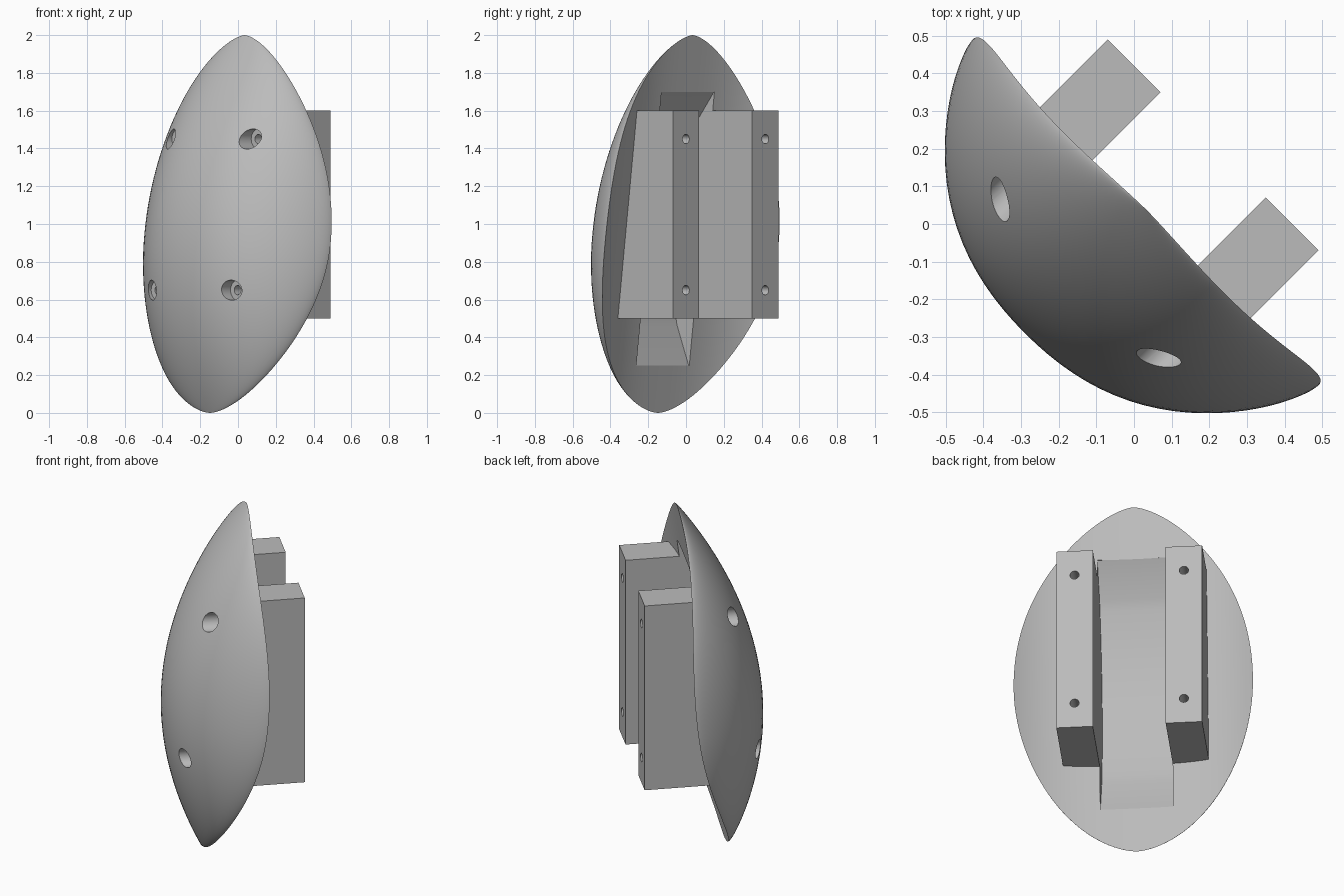
import bpy, bmesh, math
from mathutils import Matrix

if "Cube" in bpy.data.objects:
    bpy.data.objects.remove(bpy.data.objects["Cube"])

TURN = Matrix.Rotation(math.radians(-45), 4, 'Z')   # local x = width, y = towards the back
grey = bpy.data.materials.new("light_grey")
grey.diffuse_color = (0.5, 0.5, 0.5, 1)
grey.use_nodes = True
grey.node_tree.nodes["Principled BSDF"].inputs["Base Color"].default_value = grey.diffuse_color


def finish(bm, name):
    bmesh.ops.remove_doubles(bm, verts=bm.verts, dist=1e-5)
    bmesh.ops.recalc_face_normals(bm, faces=bm.faces)
    me = bpy.data.meshes.new(name)
    bm.to_mesh(me)
    bm.free()
    ob = bpy.data.objects.new(name, me)
    bpy.context.collection.objects.link(ob)
    me.materials.append(grey)
    return ob


def extrude_x(name, profile, x0, x1):
    """Solid made from a (y, z) outline, between x0 and x1."""
    bm = bmesh.new()
    a = [bm.verts.new((x0, y, z)) for y, z in profile]
    b = [bm.verts.new((x1, y, z)) for y, z in profile]
    bm.faces.new(a)
    bm.faces.new(b[::-1])
    for i in range(len(a)):
        j = (i + 1) % len(a)
        bm.faces.new((a[i], b[i], b[j], a[j]))
    return finish(bm, name)


def cylinder_y(name, x, z, r, y0, y1):
    bm = bmesh.new()
    m = Matrix.Translation((x, (y0 + y1) / 2, z)) @ Matrix.Rotation(math.pi / 2, 4, 'X')
    bmesh.ops.create_cone(bm, cap_ends=True, segments=32, radius1=r, radius2=r,
                          depth=y1 - y0, matrix=m)
    return finish(bm, name)


def cut(ob, cutters):
    bpy.context.view_layer.objects.active = ob
    for c in cutters:
        mod = ob.modifiers.new("cut", 'BOOLEAN')
        mod.operation, mod.solver, mod.object = 'DIFFERENCE', 'EXACT', c
        bpy.ops.object.modifier_apply(modifier=mod.name)


# Shell: egg outline, slightly curled back, domed front
def half_width(z):
    t, p = ((z - 0.9) / 1.1, 0.65) if z > 0.9 else ((0.9 - z) / 0.9, 0.6)
    return 0.65 * max(0, 1 - t * t) ** p


def back(x, z):
    return -0.21 + 0.13 * z + 0.137 * (abs(x) / 0.65) ** 3


def front(x, z, r):
    return back(x, z) - 0.317 * max(0, 1 - (z - 1) ** 2) * max(0, 1 - r * r) ** 0.65


ROWS, COLS = 64, 48
bm = bmesh.new()
grids = ([], [])
for i in range(ROWS + 1):
    z = 1 - math.cos(math.pi * i / ROWS)
    w = half_width(z) if 0 < i < ROWS else 0
    for g in grids:
        g.append([])
    for j in range(COLS + 1):
        r = -math.cos(math.pi * j / COLS)
        grids[0][i].append(bm.verts.new((w * r, front(w * r, z, r), z)))
        grids[1][i].append(bm.verts.new((w * r, back(w * r, z), z)))
for g in grids:
    for i in range(ROWS):
        for j in range(COLS):
            bm.faces.new((g[i][j], g[i][j + 1], g[i + 1][j + 1], g[i + 1][j]))
shell = finish(bm, "shell")

# Channel in the back of the shell, its floor following the dome
floor = []
for k in range(25):
    z = 0.30 + 1.34 * k / 24
    floor.append((front(0, z, 0) + 0.11, z))
floor = [(-0.178, 0.25)] + [p for p in floor if 0.45 < p[1] < 1.58] + [(0.012, 1.70)]
channel = extrude_x("channel_cutter", floor + [(0.4, 1.70), (0.4, 0.25)], -0.198, 0.198)

# Screw holes: wide counterbore at the front, narrow hole right through
bores, holes = [], []
for side in (-1, 1):
    for z, seat in ((0.65, -0.30), (1.45, -0.145)):
        bores.append(cylinder_y("bore_cutter", side * 0.297, z, 0.053, -0.8, seat))
        holes.append(cylinder_y("hole_cutter", side * 0.297, z, 0.025, -0.8, 0.8))
cut(shell, [channel] + bores + holes)

# Two mounting bars, with fronts sloped to sit inside the shell
bars = []
for side, name in ((-1, "left_bar"), (1, "right_bar")):
    bar = extrude_x(name, [(-0.17, 0.5), (0.297, 0.5), (0.297, 1.6), (-0.03, 1.6)],
                    side * 0.198, side * 0.396)
    cut(bar, holes)
    bars.append(bar)

for c in [channel] + bores + holes:
    bpy.data.objects.remove(c)

# Turn everything to its final direction and shade
for ob in [shell] + bars:
    ob.data.transform(TURN)
    bpy.ops.object.select_all(action='DESELECT')
    ob.select_set(True)
    bpy.context.view_layer.objects.active = ob
    bpy.ops.object.shade_smooth_by_angle(angle=math.radians(30))
